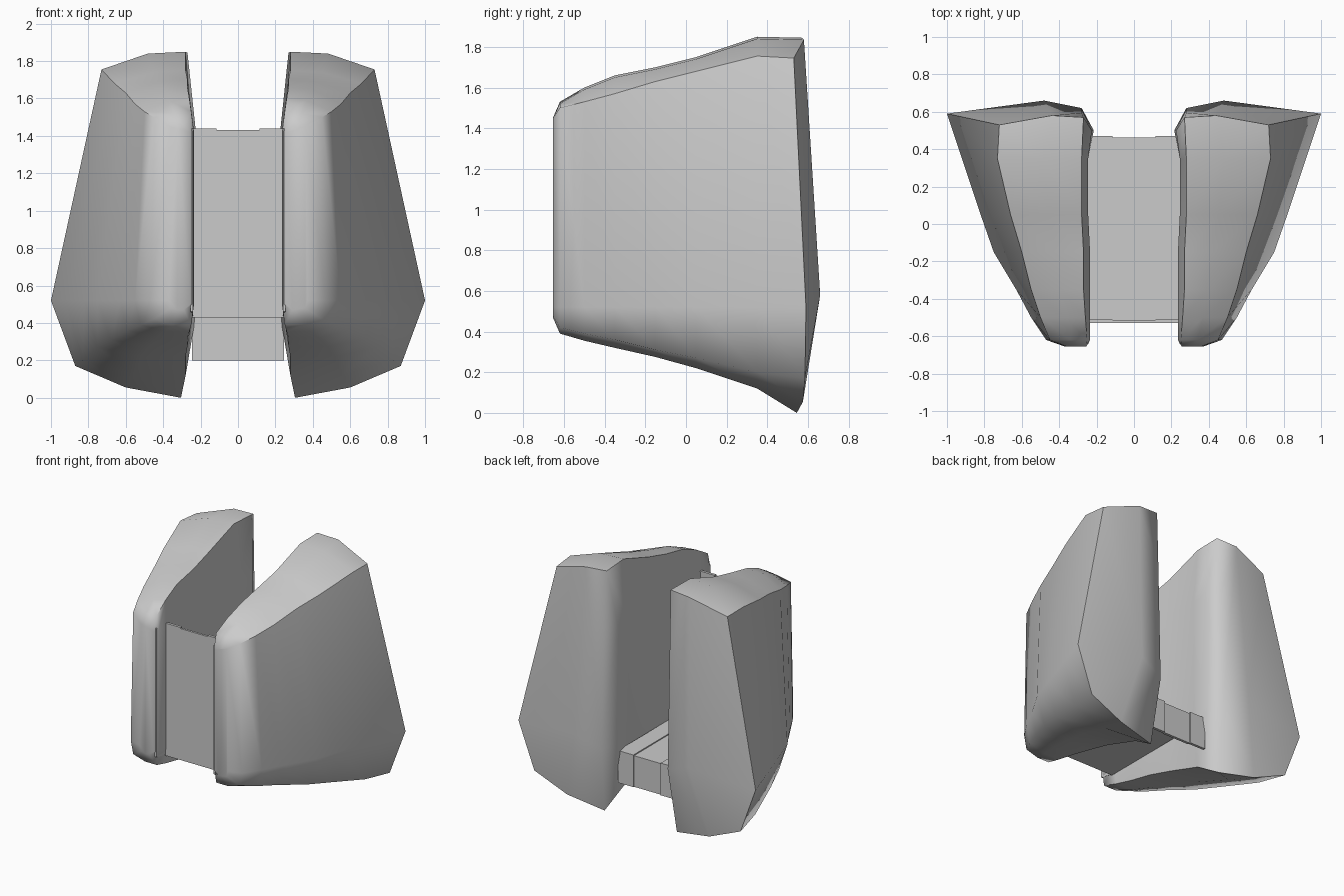
import bpy, bmesh, math

if "Cube" in bpy.data.objects:
    bpy.data.objects.remove(bpy.data.objects["Cube"])


def finish(name, bm, smooth=None):
    bmesh.ops.recalc_face_normals(bm, faces=bm.faces)
    me = bpy.data.meshes.new(name)
    bm.to_mesh(me)
    bm.free()
    ob = bpy.data.objects.new(name, me)
    bpy.context.collection.objects.link(ob)
    ob.modifiers.new("mirror", 'MIRROR')
    if smooth:
        bpy.ops.object.select_all(action='DESELECT')
        ob.select_set(True)
        bpy.context.view_layer.objects.active = ob
        bpy.ops.object.shade_smooth_by_angle(angle=math.radians(smooth))
    return ob


def extrude_x(name, profile, x0, x1):
    """Mirrored solid from a (y, z) profile between two x positions."""
    bm = bmesh.new()
    rings = [[bm.verts.new((x, y, z)) for y, z in profile] for x in (x0, x1)]
    n = len(profile)
    for i in range(n):
        j = (i + 1) % n
        if x0 == 0 or x1 > x0:
            bm.faces.new((rings[0][i], rings[0][j], rings[1][j], rings[1][i]))
    if x0 > 0:
        bm.faces.new(rings[0])
    bm.faces.new(rings[1])
    return finish(name, bm)


# Side wings: cross-sections along y
# y, inner x, top z, outer top x, z, widest x, lower outer x, z, bottom z
sections = [
    (-0.655, 0.29, 1.45, 0.36, 1.45, 0.37, 0.36, 0.48, 0.47),
    (-0.62, 0.25, 1.53, 0.45, 1.50, 0.47, 0.45, 0.42, 0.39),
    (-0.50, 0.26, 1.60, 0.50, 1.53, 0.55, 0.52, 0.39, 0.355),
    (-0.35, 0.27, 1.66, 0.55, 1.57, 0.63, 0.59, 0.36, 0.32),
    (-0.15, 0.27, 1.70, 0.60, 1.63, 0.75, 0.68, 0.31, 0.275),
    (0.05, 0.28, 1.75, 0.66, 1.68, 0.82, 0.75, 0.27, 0.22),
    (0.35, 0.28, 1.85, 0.73, 1.755, 0.92, 0.83, 0.20, 0.12),
]
bm = bmesh.new()
rings = []
for y, xi, zt, xc, zc, xd, xe, ze, zb in sections:
    side = max(0.235, xi - 0.035)
    pts = [(xi, zt), (xi + (xc - xi) * 0.45, zt - 0.01), (xc, zc), (xd, 0.52),
           (xe, ze), ((xi + xe) / 2, zb), (xi, zb), (side, 0.5), (side, 1.42)]
    rings.append([bm.verts.new((x, y, z)) for x, z in pts])
# Rear rim of the wing
rim = [(0.27, 0.57, 1.845), (0.44, 0.58, 1.835), (0.72, 0.53, 1.745),
       (1.0, 0.59, 0.52), (0.87, 0.585, 0.17), (0.60, 0.575, 0.055),
       (0.305, 0.545, 0.0), (0.215, 0.50, 0.5), (0.225, 0.50, 1.42)]
rings.append([bm.verts.new(p) for p in rim])
for a, b in zip(rings, rings[1:]):
    for i in range(9):
        j = (i + 1) % 9
        bm.faces.new((a[i], a[j], b[j], b[i]))
bm.faces.new(rings[0])
# Bulged back of the wing
A, B, C, D, E, F, G, H, I = rings[-1]
J, K, M = [bm.verts.new(p) for p in
           ((0.28, 0.595, 1.42), (0.28, 0.62, 0.5), (0.48, 0.66, 0.58))]
for f in ((A, I, J), (I, H, K, J), (H, G, K), (K, G, F, M), (M, F, E),
          (M, E, D), (M, D, C), (M, C, B), (K, M, B, J), (J, B, A)):
    bm.faces.new(f)
# Crisp edges: outer top edge and rear rim; everything else blends
crisp = [(a[2], b[2]) for a, b in zip(rings[1:], rings[2:])]
crisp += list(zip((A, B, C, D, E, F), (B, C, D, E, F, G)))
for pair in crisp:
    bm.edges.get(pair).smooth = False
finish("side_wings", bm, smooth=68)

# Centre bracket of thin sheet: front plate, flat shelf, hanging rear lip
def bracket(d):
    return [(-0.53, 1.44 - d), (-0.53, 0.43), (0.45 - d, 0.43), (0.45 - d, 0.20),
            (0.47 - d, 0.20), (0.47 - d, 0.445 - d), (-0.51 - d / 2, 0.445 - d),
            (-0.51 - d / 2, 1.44 - d)]


extrude_x("bracket_middle", bracket(0.008), 0, 0.115)
extrude_x("bracket_sides", bracket(0.0), 0.115, 0.245)

# Thin mounting strips between bracket and wings
extrude_x("mounting_strips", [(-0.64, 0.46), (-0.50, 0.43), (-0.50, 1.44), (-0.64, 1.44)],
          0.24, 0.255)
